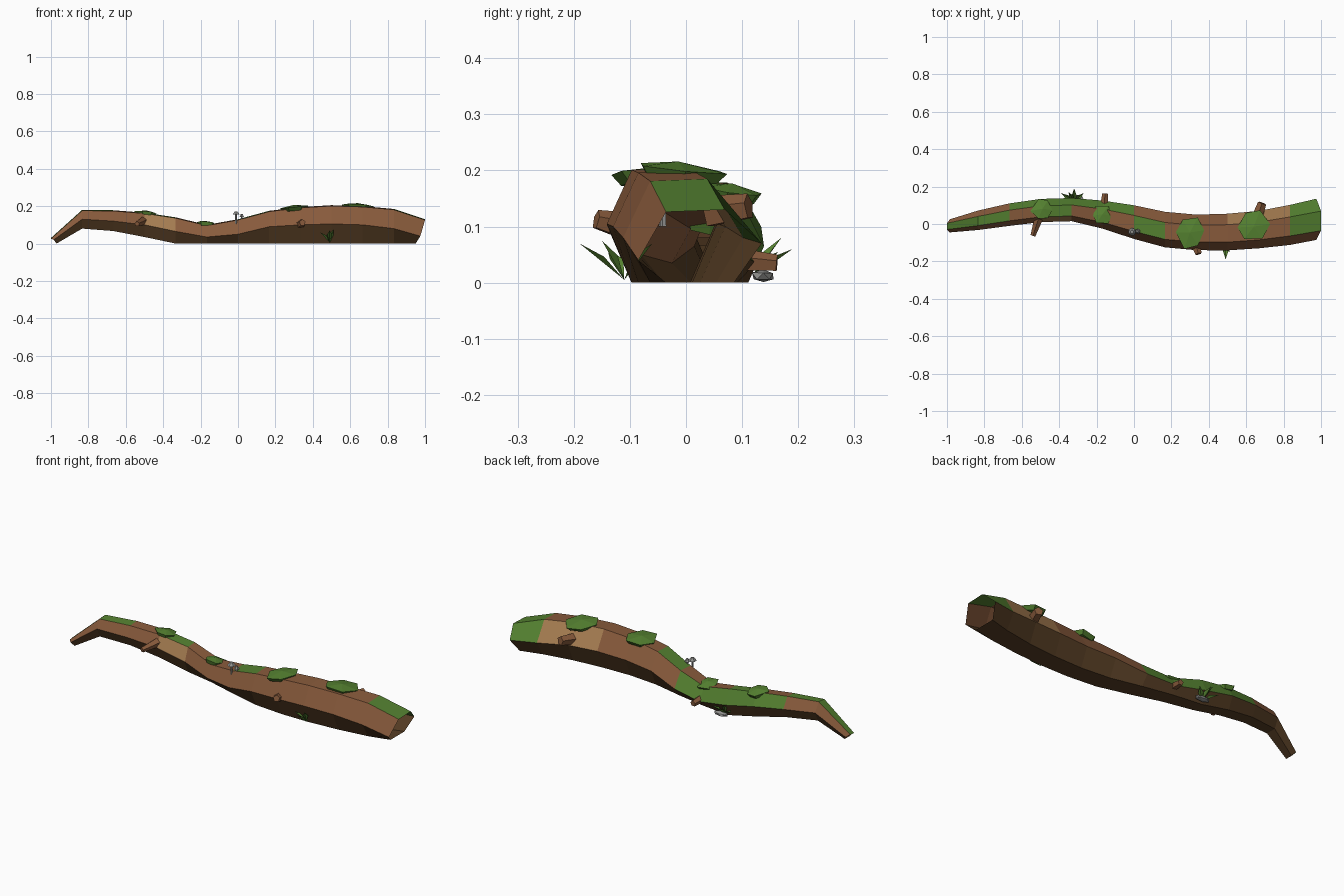
import bpy, bmesh, math, random
from mathutils import Vector

if "Cube" in bpy.data.objects:
    bpy.data.objects.remove(bpy.data.objects["Cube"])
rng = random.Random(4)


def material(name, rgb):
    m = bpy.data.materials.new(name)
    m.use_nodes = True
    m.diffuse_color = (*rgb, 1)
    m.node_tree.nodes["Principled BSDF"].inputs["Base Color"].default_value = (*rgb, 1)
    return m


BARK = material("bark_brown", (0.25, 0.105, 0.045))
DARK = material("dark_bark", (0.095, 0.048, 0.018))
TAN = material("bare_wood", (0.39, 0.21, 0.085))
MOSS = material("moss_green", (0.09, 0.22, 0.03))
GREY = material("stone_grey", (0.3, 0.3, 0.29))


def finish(name, bm, mats):
    mesh = bpy.data.meshes.new(name)
    bm.to_mesh(mesh)
    bm.free()
    for m in mats:
        mesh.materials.append(m)
    obj = bpy.data.objects.new(name, mesh)
    bpy.context.collection.objects.link(obj)
    return obj


def prism(name, start, end, r0, r1, mat, sides=5):
    """Tapered low-poly stick between two points."""
    a, b = Vector(start), Vector(end)
    bm = bmesh.new()
    bmesh.ops.create_cone(bm, cap_ends=True, segments=sides,
                          radius1=r0, radius2=r1, depth=(b - a).length)
    obj = finish(name, bm, [mat])
    obj.location = (a + b) / 2
    obj.rotation_euler = (b - a).to_track_quat('Z', 'Y').to_euler()
    return obj


# Trunk: hexagonal open tube. Each station: centre y, half width, top, ridge, bottom
stations = [
    (-.01, .035, .03, .02, 0), (.02, .052, .18, .13, .08),
    (.05, .06, .178, .12, .067), (.072, .062, .165, .1, .035),
    (.077, .062, .14, .065, 0), (.05, .075, .1, .035, 0),
    (.01, .09, .13, .05, 0), (-.03, .095, .175, .09, 0),
    (-.045, .095, .195, .1, 0), (-.043, .098, .205, .105, 0),
    (-.03, .1, .2, .1, 0), (-.005, .107, .185, .08, 0),
    (.025, .11, .13, .04, 0)]
bm = bmesh.new()
rings = []
last = len(stations) - 1
for i, (cy, w, top, mid, bot) in enumerate(stations):
    x = -1 + i / 6
    lean = {0: .03, last: -.05}.get(i, 0)
    back = mid + (.03 if i == last else 0)
    ring = [(-1, mid, .5), (-.55, top - .004, 0), (.4, top, 0),
            (1, back, .5), (.55, bot, 1), (-.55, bot, 1)]
    rings.append([bm.verts.new((x + lean * t, cy + k * w, z)) for k, z, t in ring])

# Bark colours: one letter per segment for front, top and back upper faces
patterns = ["BBBTBBBBBBBB", "MMBMBBMBBBBM", "BBMMMMBBBTTM"]
slot = {"B": 0, "T": 2, "M": 3}
for i in range(last):
    for j in range(6):
        k = (j + 1) % 6
        f = bm.faces.new((rings[i][j], rings[i + 1][j], rings[i + 1][k], rings[i][k]))
        f.material_index = slot[patterns[j][i]] if j < 3 else 1
finish("fallen_trunk", bm, [BARK, DARK, TAN, MOSS])


# Moss clumps: flattened irregular domes resting on the trunk
def moss_clump(x, y, z, r, roll, pitch):
    bm = bmesh.new()
    low, high = [], []
    for n in range(6):
        a = n * math.tau / 6 + rng.uniform(-.2, .2)
        s = r * rng.uniform(.85, 1.1)
        c = Vector((math.cos(a) * s, math.sin(a) * s, 0))
        low.append(bm.verts.new(c * .8 - Vector((0, 0, .02))))
        high.append(bm.verts.new(c))
    peak = bm.verts.new((0, 0, .012))
    for n in range(6):
        m = (n + 1) % 6
        bm.faces.new((low[n], low[m], high[m], high[n]))
        bm.faces.new((high[n], high[m], peak))
    bm.faces.new(low[::-1])
    obj = finish("moss_clump", bm, [MOSS])
    obj.location = (x, y, z)
    obj.rotation_euler = (roll, pitch, 0)


moss_clump(-.49, .08, .165, .062, -.15, .1)
moss_clump(-.17, .05, .108, .055, -.2, .1)
moss_clump(.3, -.045, .195, .088, 0, -.1)
moss_clump(.64, -.015, .204, .09, -.1, .05)

# Broken branch stubs
prism("front_left_stub", (.33, -.11, .1), (.345, -.16, .112), .026, .018, BARK)
prism("front_right_stub", (-.51, .03, .12), (-.54, -.062, .105), .024, .014, BARK)
prism("back_left_stub", (.66, .04, .125), (.685, .112, .135), .03, .024, BARK)
prism("back_right_stub", (-.16, .09, .04), (-.155, .162, .034), .022, .016, BARK)

# Mushrooms
for x, y, base, tip, r in [(-.01, -.042, .1, .155, .022), (.02, -.04, .1, .142, .014)]:
    prism("mushroom_stem", (x, y, base), (x, y, tip), .006, .005, GREY)
    prism("mushroom_cap", (x, y, tip), (x, y, tip + .016), r, r * .4, GREY, 6)

# Stone behind the trunk
bm = bmesh.new()
bmesh.ops.create_icosphere(bm, subdivisions=1, radius=1)
for v in bm.verts:
    v.co *= rng.uniform(.85, 1.1)
    v.co = Vector((v.co.x * .045, v.co.y * .022, max(v.co.z, -.8) * .013))
stone = finish("stone", bm, [GREY])
stone.location = (-.31, .138, .0115)


# Grass tufts: folded pointed blades
def blade(base, tip, width):
    a, b = Vector(base), Vector(tip)
    side = (b - a).cross(Vector((0, 0, 1))).normalized() * width
    mid = a.lerp(b, .45) + Vector((0, 0, .012))
    bm = bmesh.new()
    pts = [a, mid + side, b, mid - side]
    va, vl, vb, vr = [bm.verts.new(p) for p in pts]
    bm.faces.new((va, vl, vb))
    bm.faces.new((va, vb, vr))
    finish("grass_blade", bm, [MOSS])


for dx, dy, z in [(0, -.08, .07), (.02, -.04, .075), (-.05, -.03, .06), (.03, .05, .07)]:
    blade((.49, -.11, .005), (.49 + dx, -.11 + dy, z), .014)
for dx, dy, z in [(0, .07, .06), (-.07, .045, .05), (.05, .045, .055), (-.03, .05, .08)]:
    blade((-.32, .12, .01), (-.32 + dx, .12 + dy, z), .013)
